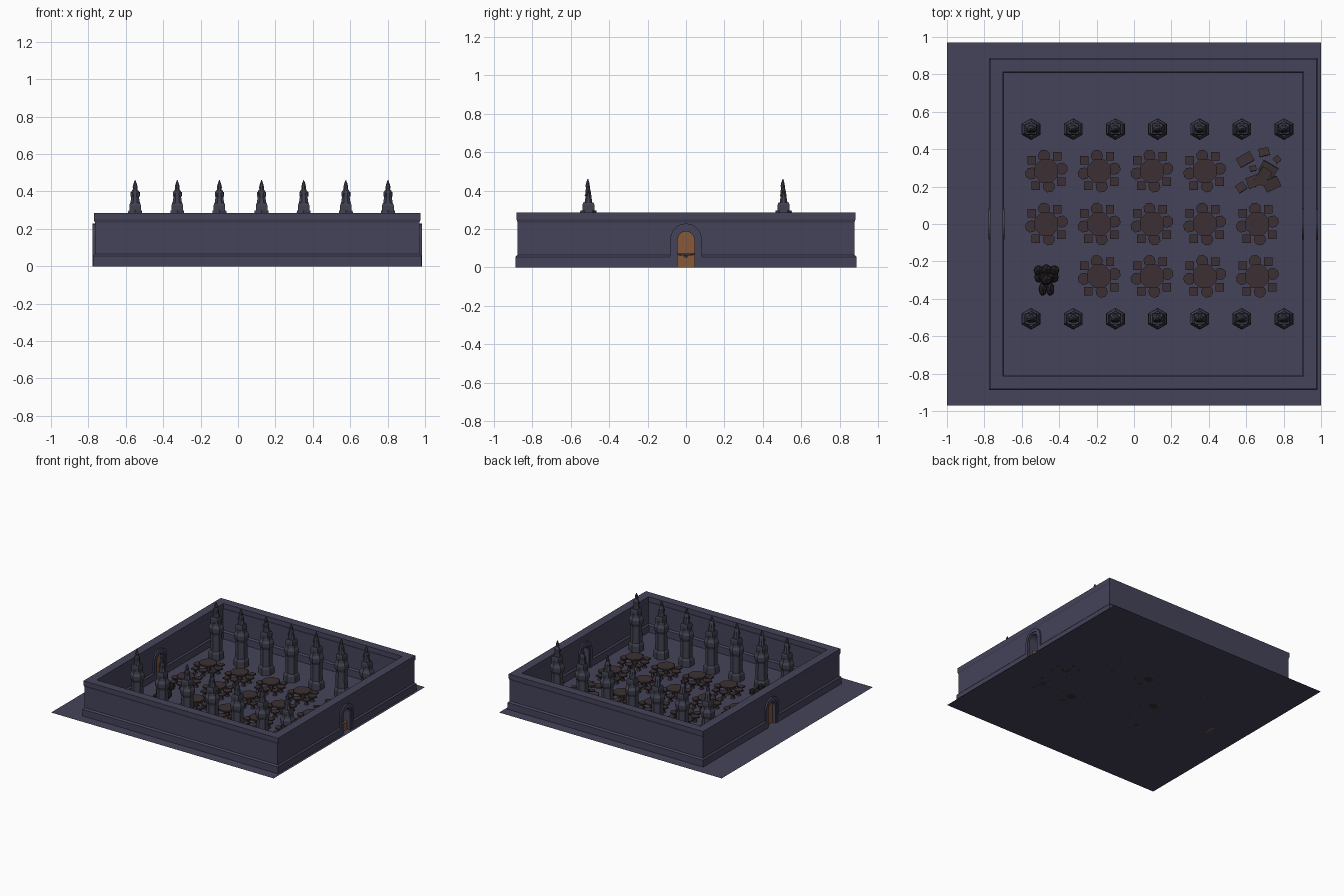
import bpy, bmesh, math, random
from mathutils import Matrix, Vector

if "Cube" in bpy.data.objects:
    bpy.data.objects.remove(bpy.data.objects["Cube"])

random.seed(4)

def mat(name, col):
    m = bpy.data.materials.new(name)
    m.diffuse_color = (*col, 1)
    m.use_nodes = True
    m.node_tree.nodes["Principled BSDF"].inputs["Base Color"].default_value = m.diffuse_color
    return m

STONE = mat("slate_stone", (0.058, 0.057, 0.102))
PILLAR = mat("pillar_stone", (0.052, 0.053, 0.080))
WOOD = mat("dark_wood", (0.045, 0.030, 0.033))
DOOR = mat("door_wood", (0.24, 0.098, 0.04))
CHAR = mat("charred_black", (0.018, 0.014, 0.015))

def finish(name, bm, material):
    bmesh.ops.recalc_face_normals(bm, faces=bm.faces)
    me = bpy.data.meshes.new(name)
    bm.to_mesh(me)
    bm.free()
    ob = bpy.data.objects.new(name, me)
    bpy.context.collection.objects.link(ob)
    me.materials.append(material)
    return ob

def copy(ob, name, loc):
    o = bpy.data.objects.new(name, ob.data)
    o.location = loc
    bpy.context.collection.objects.link(o)
    return o

def loft(bm, rings, cap=True):
    """Skin a list of closed rings of points."""
    vs = [[bm.verts.new(p) for p in r] for r in rings]
    n = len(vs[0])
    for a, b in zip(vs, vs[1:]):
        for i in range(n):
            bm.faces.new((a[i], a[(i + 1) % n], b[(i + 1) % n], b[i]))
    if cap:
        bm.faces.new(vs[0])
        bm.faces.new(vs[-1])
    return vs

def ngon(n, rx, ry, z, start=0.0, c=(0, 0)):
    return [(c[0] + rx * math.cos(start + 2 * math.pi * i / n),
             c[1] + ry * math.sin(start + 2 * math.pi * i / n), z) for i in range(n)]

def prism(name, pts, x0, x1, material):
    """Extrude a (y, z) outline along x."""
    bm = bmesh.new()
    loft(bm, [[(x, y, z) for y, z in pts] for x in (x0, x1)])
    return finish(name, bm, material)

def arch(hw, spring, z0=0.0, n=10):
    pts = [(hw * math.cos(math.pi * i / n), spring + hw * math.sin(math.pi * i / n))
           for i in range(n + 1)]
    return [(hw, z0)] + pts + [(-hw, z0)]

# ground slab
bm = bmesh.new()
bm.faces.new([bm.verts.new(p) for p in ((-1, -.97, 0), (1, -.97, 0), (1, .97, 0), (-1, .97, 0))])
finish("ground", bm, STONE)

# walls: moulded profile (half size in x, half size in y, z) swept round the hall
CX = 0.1025
prof = [(.8785, .887, 0), (.8785, .887, .055), (.868, .876, .066), (.868, .876, .235),
        (.8735, .881, .25), (.8735, .881, .285), (.8025, .8125, .285), (.8025, .8125, .25),
        (.808, .818, .235), (.808, .818, .066), (.7975, .8075, .055), (.7975, .8075, 0)]
bm = bmesh.new()
rings = [[(CX + sx * a, sy * b, z) for a, b, z in prof]
         for sx, sy in ((-1, -1), (1, -1), (1, 1), (-1, 1))]
vs = loft(bm, rings, cap=False)
n = len(prof)
for i in range(n):
    bm.faces.new((vs[-1][i], vs[-1][(i + 1) % n], vs[0][(i + 1) % n], vs[0][i]))
walls = finish("walls", bm, STONE)

# doorways cut through both side walls
cutter = prism("doorway_cutter", arch(.066, .147, -.05), -1.2, 1.3, STONE)
cutter.hide_render = True
mod = walls.modifiers.new("doorways", 'BOOLEAN')
mod.operation = 'DIFFERENCE'
mod.solver = 'EXACT'
mod.object = cutter
bpy.context.view_layer.objects.active = walls
bpy.ops.object.modifier_apply(modifier="doorways")
bpy.data.objects.remove(cutter)

# stepped arch surrounds
for side, s in (("left", -1), ("right", 1)):
    for part, ro, ri, a, b in (("outer", .082, .060, .796, .880), ("inner", .062, .044, .801, .875)):
        prism(f"{side}_arch_{part}", arch(ro, .147) + arch(ri, .143)[::-1],
              CX + s * a, CX + s * b, STONE)

# intact left door, broken right door
prism("left_door", arch(.044, .143), CX - .848, CX - .828, DOOR)
prism("right_door_broken", [(-.044, 0), (.044, 0), (.044, .068), (.028, .064), (.012, .066),
                            (.004, .052), (-.008, .056), (-.018, .066), (-.032, .062), (-.044, .070)],
      CX + .828, CX + .848, DOOR)

# pillar: hexagonal shaft, square plinth and hooded statue
bm = bmesh.new()
hexa = [(.058, 0), (.058, .05), (.052, .062), (.046, .066), (.043, .20), (.054, .225),
        (.056, .255), (.044, .275), (.042, .297)]
loft(bm, [ngon(6, r, r, z, math.pi / 2) for r, z in hexa])
loft(bm, [ngon(4, r * 1.414, r * 1.414, z, math.pi / 4)
          for r, z in ((.031, .295), (.031, .325), (.027, .337))])
figure = [(.028, .022, .335, 0), (.023, .017, .365, 0), (.021, .015, .392, -.001),
          (.022, .014, .400, -.002), (.013, .011, .412, -.003), (.014, .012, .425, -.004),
          (.010, .009, .440, -.004), (.002, .002, .460, -.003)]
loft(bm, [ngon(8, a, b, z, math.pi / 8, (0, dy)) for a, b, z, dy in figure])
# folded arms of the statue
for s in (-1, 1):
    loft(bm, [ngon(5, .007, .007, .398, 0, (s * .018, -.004)),
              ngon(5, .008, .008, .372, 0, (s * .017, -.012))])
pillar = finish("pillar", bm, PILLAR)
pillar.location = (-.55, -.507, 0)
for row, y in (("front", -.507), ("back", .507)):
    for i in range(7):
        if (row, i) != ("front", 0):
            copy(pillar, f"pillar_{row}_{i + 1}", (-.55 + .2253 * i, y, 0))

# table with four round and four square stools
bm = bmesh.new()
def seat(c, sides, r, h, t, rot):
    loft(bm, [ngon(sides, r, r, z, rot, c) for z in (h - t, h)])
    loft(bm, [ngon(sides, r * k, r * k, z, rot, c) for k, z in ((.6, 0), (.35, .012), (.35, h - t))])
seat((0, 0), 8, .068, .072, .012, math.pi / 8)
for k in range(4):
    a = math.radians(99 + 90 * k)
    seat((.083 * math.cos(a), .083 * math.sin(a)), 8, .033, .045, .010, math.pi / 8 + a)
    a = math.radians(54 + 90 * k)
    seat((.098 * math.cos(a), .098 * math.sin(a)), 4, .032, .040, .010, math.pi / 4)
table = finish("table_set", bm, WOOD)
first = True
for iy, y in enumerate((-.28, 0, .283)):
    for ix in range(5):
        if (ix, iy) in ((0, 0), (4, 2)):
            continue
        loc = (-.468 + .282 * ix, y, 0)
        if first:
            table.location, first = loc, False
        else:
            copy(table, f"table_set_{ix + 1}_{iy + 1}", loc)

# smashed table: scattered tilted boards (x, y, length, width, turn)
boards = [(.594, .345, .085, .055, 30), (.695, .385, .055, .042, 12), (.765, .346, .034, .034, 40),
          (.636, .297, .036, .028, 10), (.573, .197, .05, .045, 35), (.645, .230, .085, .06, 20),
          (.718, .293, .09, .06, -30), (.737, .213, .085, .06, 25), (.69, .255, .09, .06, 55)]
bm = bmesh.new()
for i, (x, y, l, w, turn) in enumerate(boards):
    M = (Matrix.Translation((x, y, .018 + .006 * (i % 3)))
         @ Matrix.Rotation(math.radians(turn), 4, 'Z')
         @ Matrix.Rotation(random.uniform(-.2, .2), 4, 'X')
         @ Matrix.Diagonal((l, w, .012, 1)))
    bmesh.ops.create_cube(bm, size=1, matrix=M)
finish("smashed_table", bm, WOOD)

# dark crouching lump in the corner (x, y, z, rx, ry, rz)
lumps = [(0, .005, .06, .045, .05, .06), (-.042, .04, .085, .03, .03, .03),
         (.042, .04, .085, .03, .03, .03), (0, .045, .10, .032, .03, .03),
         (-.04, .005, .04, .028, .035, .04), (.04, .005, .04, .028, .035, .04),
         (0, -.01, .115, .032, .03, .03), (-.02, -.06, .03, .024, .04, .03),
         (.02, -.06, .03, .024, .04, .03)]
bm = bmesh.new()
for x, y, z, a, b, c in lumps:
    M = Matrix.Translation((-.468 + x, -.288 + y, z)) @ Matrix.Diagonal((a, b, c, 1))
    bmesh.ops.create_icosphere(bm, subdivisions=1, radius=1, matrix=M)
finish("crouching_lump", bm, CHAR)
